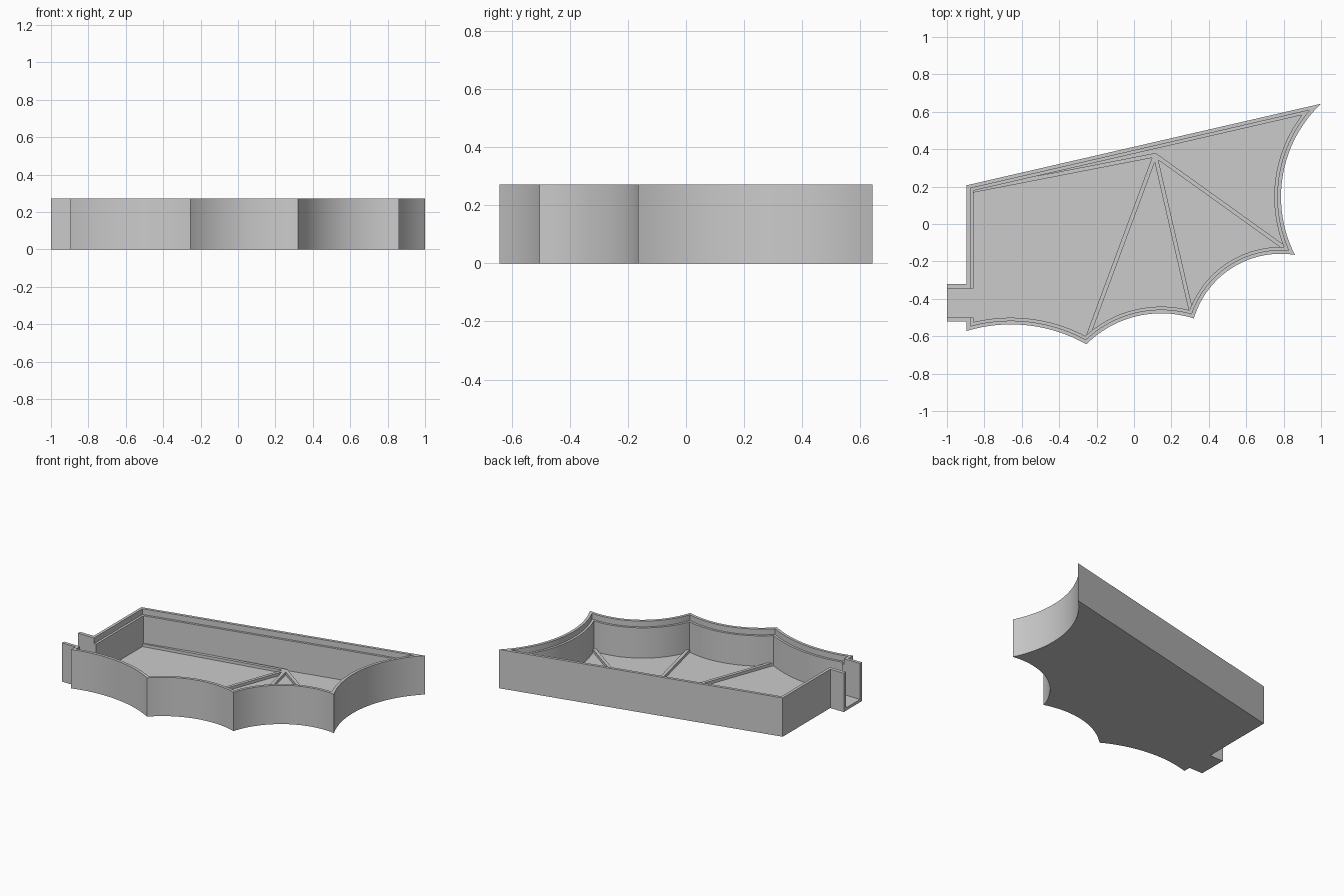
import bpy, bmesh, math
from mathutils import Matrix, Vector

HEIGHT, FLOOR, LEDGE, LEFT, STEPS = 0.272, 0.02, 0.232, -0.895, 24

cube = bpy.data.objects.get("Cube")
if cube:
    bpy.data.objects.remove(cube, do_unlink=True)

COLOUR = (0.6, 0.6, 0.6, 1)
grey = bpy.data.materials.new("light grey")
grey.use_nodes = True
grey.diffuse_color = COLOUR
grey.node_tree.nodes["Principled BSDF"].inputs["Base Color"].default_value = COLOUR


def add_object(name, bm):
    mesh = bpy.data.meshes.new(name)
    bm.to_mesh(mesh)
    bm.free()
    mesh.materials.append(grey)
    obj = bpy.data.objects.new(name, mesh)
    bpy.context.collection.objects.link(obj)
    return obj


def arc_centre(a, b, sag):
    """Centre of the arc from a to b that bulges left of its chord."""
    chord = b - a
    radius = (chord.length_squared / 4 + sag * sag) / (2 * sag)
    side = Vector((-chord.y, chord.x)).normalized()
    return (a + b) / 2 + side * (sag - radius)


def arc_edge(centre, radius):
    return lambda p: ((p - centre).length - radius, (p - centre).normalized())


def line_edge(a, b):
    normal = Vector((a.y - b.y, b.x - a.x)).normalized()
    return lambda p: (normal.dot(p - a), normal)


def corner(edge1, edge2, p, d):
    """Point near p lying d inside both edges."""
    for _ in range(15):
        (g1, n1), (g2, n2) = edge1(p), edge2(p)
        r1, r2 = d - g1, d - g2
        det = n1.x * n2.y - n1.y * n2.x
        p = p + Vector((r1 * n2.y - r2 * n1.y, n1.x * r2 - n2.x * r1)) / det
    return p


# Wing outline: scalloped lower edge, curved tip, straight upper and left edges
tips = [Vector(p) for p in ((LEFT, -0.572), (-0.255, -0.643), (0.32, -0.505),
                            (0.86, -0.165), (1.0, 0.643), (LEFT, 0.207))]
centres = [arc_centre(a, b, s) for a, b, s in zip(tips, tips[1:], (0.066, 0.083, 0.12, 0.136))]
edges = [arc_edge(c, (p - c).length) for c, p in zip(centres, tips)]
edges += [line_edge(tips[4], tips[5]), line_edge(tips[5], tips[0])]


def outline(d):
    """Wing outline moved inward by d, anticlockwise from the lower left corner."""
    corners = [corner(edges[i - 1], edges[i], p, d) for i, p in enumerate(tips)]
    points = []
    for a, b, c in zip(corners, corners[1:], centres):
        sweep = (a - c).angle(b - c)
        points += [c + Matrix.Rotation(-sweep * i / STEPS, 2) @ (a - c) for i in range(STEPS)]
    return points + corners[4:]


def inner_path(d):
    """Inset outline that runs out through the tab channel."""
    low, high, x = -0.5, -0.345, LEFT + d
    return ([(-1, low), (-1, low), (x, low)] + outline(d)
            + [(x, high), (-1, high), (-1, high)])


outer = ([(-1, -0.5), (-1, -0.522), (LEFT, -0.522)] + outline(0)
         + [(LEFT, -0.32), (-1, -0.32), (-1, -0.345)])
lip, wall = inner_path(0.02), inner_path(0.036)

# Hollow tray: outer wall, rim, stepped ledge, inner wall, floor and underside
bm = bmesh.new()
levels = [(outer, 0), (outer, HEIGHT), (lip, HEIGHT), (lip, LEDGE), (wall, LEDGE), (wall, FLOOR)]
rings = [[bm.verts.new((p[0], p[1], z)) for p in path] for path, z in levels]
for low, high in zip(rings, rings[1:]):
    for i in range(len(low) - 1):
        bm.faces.new((low[i], low[i + 1], high[i + 1], high[i]))
bm.faces.new(rings[0][::-1])
bm.faces.new(rings[-1])
bm.faces.new((rings[0][-1], rings[0][0], rings[-1][0], rings[-1][-1]))
bmesh.ops.remove_doubles(bm, verts=bm.verts, dist=0.0001)
tray = add_object("wing_tray", bm)
bpy.context.view_layer.objects.active = tray
tray.select_set(True)
bpy.ops.object.shade_smooth_by_angle(angle=math.radians(30))

# Raised finger ribs fanning out over the floor
apex = Vector((0.113, 0.368))
ends = {"upper": (-0.87, 0.177), "inner": (-0.25, -0.61),
        "middle": (0.308, -0.48), "outer": (0.825, -0.142)}
for label, end in ends.items():
    run = Vector(end) - apex
    bm = bmesh.new()
    bmesh.ops.create_cube(bm, size=1)
    bmesh.ops.scale(bm, vec=(run.length + 0.008, 0.022, 0.025), verts=bm.verts)
    bmesh.ops.rotate(bm, matrix=Matrix.Rotation(math.atan2(run.y, run.x), 3, "Z"), verts=bm.verts)
    middle = apex + run / 2
    bmesh.ops.translate(bm, vec=(middle.x, middle.y, FLOOR + 0.0075), verts=bm.verts)
    add_object(label + "_rib", bm)
